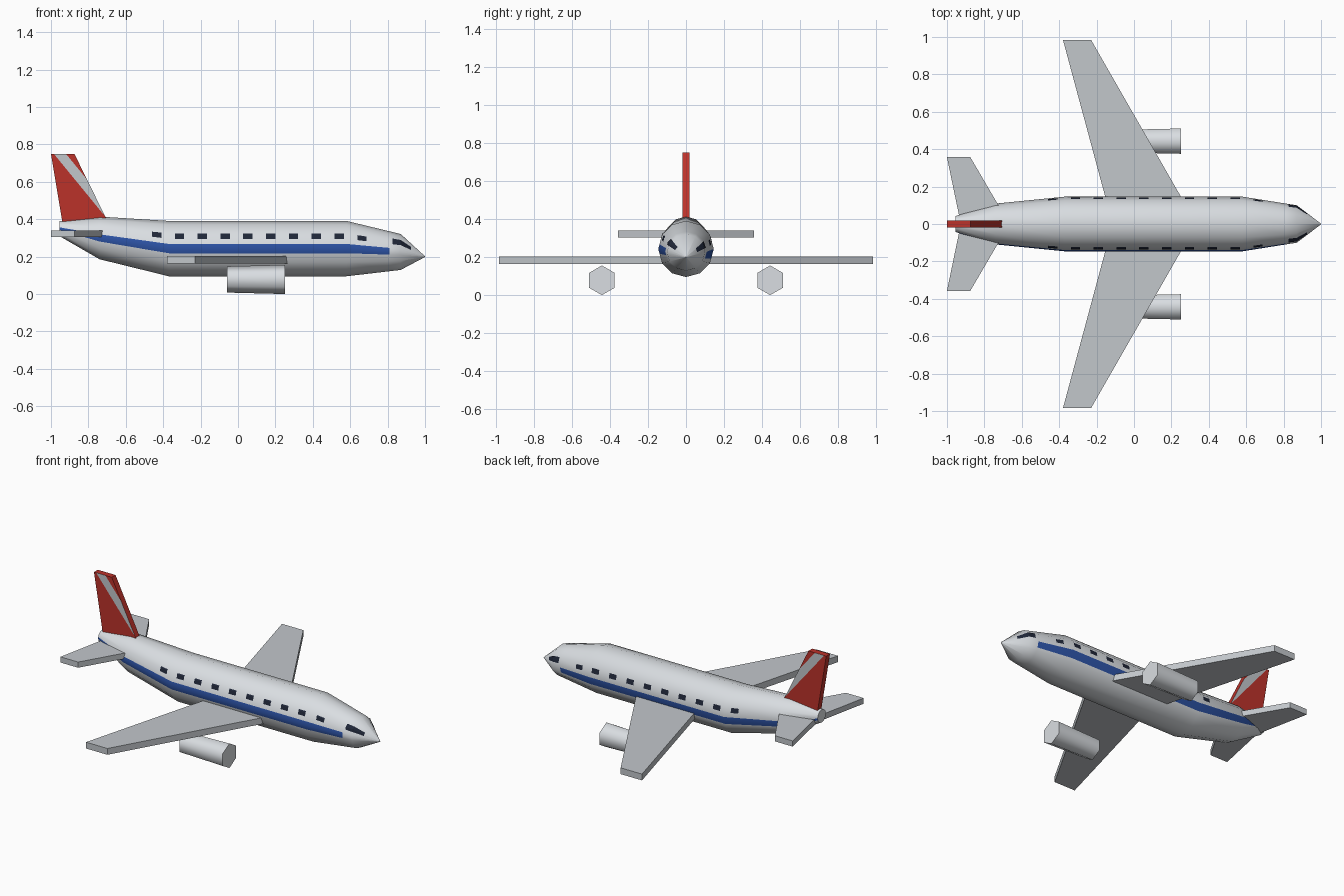
import bpy, bmesh, math
from mathutils import Vector

if "Cube" in bpy.data.objects:
    bpy.data.objects.remove(bpy.data.objects["Cube"])


def material(name, rgb):
    m = bpy.data.materials.new(name)
    m.diffuse_color = (*rgb, 1)
    m.use_nodes = True
    m.node_tree.nodes["Principled BSDF"].inputs["Base Color"].default_value = m.diffuse_color
    return m


BODY = material("body_white", (0.70, 0.73, 0.76))
WING = material("wing_grey", (0.54, 0.57, 0.60))
RED = material("tail_red", (0.50, 0.032, 0.023))
BLUE = material("stripe_blue", (0.025, 0.084, 0.37))
GLASS = material("window_navy", (0.014, 0.02, 0.04))


def finish(name, bm, mats, recalc=True):
    if recalc:
        bmesh.ops.recalc_face_normals(bm, faces=bm.faces)
    me = bpy.data.meshes.new(name)
    bm.to_mesh(me)
    bm.free()
    for m in mats:
        me.materials.append(m)
    ob = bpy.data.objects.new(name, me)
    bpy.context.collection.objects.link(ob)
    return ob


# Fuselage sections: x, centre z, half height, half width
SECTIONS = [(-0.955, 0.350, 0.040, 0.042), (-0.74, 0.300, 0.114, 0.109),
            (-0.37, 0.243, 0.148, 0.146), (0.58, 0.243, 0.148, 0.146),
            (0.87, 0.225, 0.096, 0.100), (1.0, 0.200, 0.002, 0.002)]


def hull_point(x, deg, lift=0.0):
    """Point on the twelve-sided fuselage skin at station x and polar angle."""
    for a, b in zip(SECTIONS, SECTIONS[1:]):
        if x <= b[0]:
            break
    t = (x - a[0]) / (b[0] - a[0])
    zc, h, w = (a[i] + (b[i] - a[i]) * t for i in (1, 2, 3))
    r = math.cos(math.radians(15)) / math.cos(math.radians(deg % 30 - 15))
    c, s = math.cos(math.radians(deg)), math.sin(math.radians(deg))
    return Vector((x, (w + lift) * r * c, zc + (h + lift) * r * s))


def hull_grid(bm, xs, angles, lift=0.0, closed=False):
    """Skin faces between stations and angles; returns the vertex rows."""
    rows = [[bm.verts.new(hull_point(x, a, lift)) for a in angles] for x in xs]
    n = len(angles)
    for p, q in zip(rows, rows[1:]):
        for j in range(n if closed else n - 1):
            k = (j + 1) % n
            bm.faces.new((p[j], p[k], q[k], q[j]))
    return rows


# Fuselage, with a cut line for the stripe on each side
STRIPE_END = 0.81
angles = sorted(set(range(0, 360, 30)) | {170, 190, 340})
xs = sorted([s[0] for s in SECTIONS] + [STRIPE_END])
bm = bmesh.new()
rows = hull_grid(bm, xs, angles, closed=True)
n = len(angles)
for i, f in enumerate(bm.faces):
    f.smooth = True
    j = i % n
    mid = (angles[j] + (angles[j + 1] if j + 1 < n else 360)) / 2
    if xs[i // n] < STRIPE_END and (170 < mid < 190 or mid > 340):
        f.material_index = 1
bm.faces.new(rows[0])
bm.faces.new(rows[-1])
finish("fuselage", bm, [BODY, BLUE])


# Windows: thin plates following the skin; the far side sits a little lower
def window(name, stations, elevations, side):
    if side < 0:
        angs = sorted(180 - e for e in elevations)
    else:
        angs = sorted(e - 10 for e in elevations)
    bm = bmesh.new()
    hull_grid(bm, stations, angs, lift=0.003)
    finish(name, bm, [GLASS], recalc=False)


for side, label in ((-1, "right"), (1, "left")):
    for i in range(10):
        x = -0.435 + 0.122 * i
        window(f"cabin_window_{label}_{i + 1}", [x - 0.025, x + 0.025], [21, 30, 33], side)
    window(f"cockpit_window_{label}", [0.825, 0.87, 0.925], [22, 30, 42], side)


# Flat slabs for wings, tailplanes and fin
def slab(name, points, offset, mats):
    bm = bmesh.new()
    f = bm.faces.new([bm.verts.new(p) for p in points])
    ext = bmesh.ops.extrude_face_region(bm, geom=[f])["geom"]
    bmesh.ops.translate(bm, vec=offset,
                        verts=[v for v in ext if isinstance(v, bmesh.types.BMVert)])
    return bm, mats, name


for s, label in ((-1, "right"), (1, "left")):
    wing = [(0.306, 0.05), (-0.23, 0.985), (-0.38, 0.985), (-0.128, 0.05)]
    bm, mats, name = slab(f"wing_{label}", [(x, s * y, 0.163) for x, y in wing],
                          (0, 0, 0.04), [WING])
    finish(name, bm, mats)
    tail = [(-0.672, 0.01), (-0.875, 0.357), (-1.0, 0.357), (-0.928, 0.01)]
    bm, mats, name = slab(f"tailplane_{label}", [(x, s * y, 0.304) for x, y in tail],
                          (0, 0, 0.036), [WING])
    finish(name, bm, mats)

    # Engine: tapered six-sided pod with a corner on top
    bm = bmesh.new()
    ends = []
    for x, r in ((-0.06, 0.070), (0.25, 0.078)):
        ends.append([bm.verts.new((x, s * 0.443 + r * math.cos(a), 0.08 + r * math.sin(a)))
                     for a in (math.radians(30 + 60 * k) for k in range(6))])
    for k in range(6):
        m = (k + 1) % 6
        bm.faces.new((ends[0][k], ends[0][m], ends[1][m], ends[1][k])).smooth = True
    bm.faces.new(ends[0])
    bm.faces.new(ends[1])
    for v in bm.verts:
        v.co.z -= 0.002
    finish(f"engine_{label}", bm, [BODY])

# Fin with a slanted pale band cut into both sides
fin = [(-0.683, 0.36), (-0.875, 0.75), (-1.0, 0.75), (-0.935, 0.36)]
bm, mats, name = slab("fin", [(x, -0.019, z) for x, z in fin], (0, 0.038, 0), [RED, WING])
SLOPE, BAND = 1.22, (-0.985, -0.92)
for x0 in BAND:
    bmesh.ops.bisect_plane(bm, geom=bm.verts[:] + bm.edges[:] + bm.faces[:],
                           plane_co=(x0, 0, 0.75), plane_no=(SLOPE, 0, 1))
bm.normal_update()
for f in bm.faces:
    c = f.calc_center_median()
    across = c.x + (c.z - 0.75) / SLOPE
    if abs(f.normal.y) > 0.9 and BAND[0] < across < BAND[1]:
        f.material_index = 1
finish(name, bm, mats)
